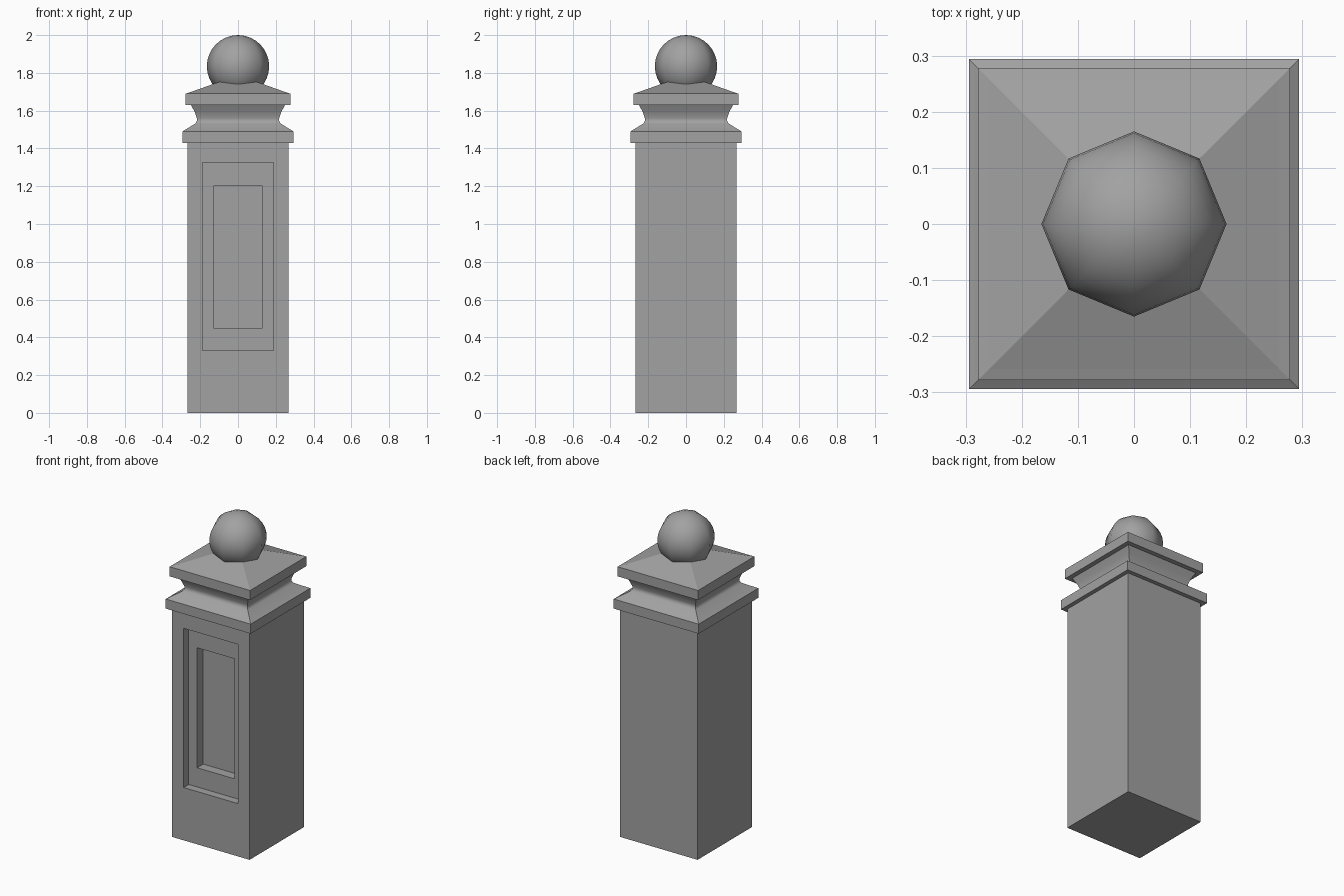
import bpy
import bmesh

if "Cube" in bpy.data.objects:
    bpy.data.objects.remove(bpy.data.objects["Cube"], do_unlink=True)

STONE = (0.36, 0.36, 0.36, 1.0)
stone = bpy.data.materials.new("grey stone")
stone.use_nodes = True
stone.diffuse_color = STONE
stone.node_tree.nodes["Principled BSDF"].inputs["Base Color"].default_value = STONE


def finish(name, bm):
    bmesh.ops.recalc_face_normals(bm, faces=bm.faces)
    mesh = bpy.data.meshes.new(name)
    bm.to_mesh(mesh)
    bm.free()
    mesh.materials.append(stone)
    obj = bpy.data.objects.new(name, mesh)
    bpy.context.scene.collection.objects.link(obj)
    return obj


def square_loft(name, profile, smooth=False):
    """Stack square rings given as (half width, height)."""
    bm = bmesh.new()
    corners = [(-1, -1), (1, -1), (1, 1), (-1, 1)]
    rings = [[bm.verts.new((x * w, y * w, z)) for x, y in corners] for w, z in profile]
    bm.faces.new(rings[0])
    bm.faces.new(rings[-1])
    for low, high in zip(rings, rings[1:]):
        for i in range(4):
            j = (i + 1) % 4
            face = bm.faces.new((low[i], low[j], high[j], high[i]))
            face.smooth = smooth
            # Keep the four mitred corners crisp
            bm.edges.get((low[i], high[i])).smooth = False
    return finish(name, bm)


def recess(bm, face, half_width, bottom, top, depth):
    """Cut a rectangular sunken panel into a front-facing face."""
    mid = face.calc_center_median()
    for y in (mid.y, mid.y + depth):
        bmesh.ops.inset_region(bm, faces=[face], thickness=0.01)
        for v in face.verts:
            v.co = (half_width if v.co.x > 0 else -half_width, y,
                    top if v.co.z > mid.z else bottom)
        mid = face.calc_center_median()


# Shaft with a double sunken panel on the front
HALF, HEIGHT = 0.268, 1.43
bm = bmesh.new()
bmesh.ops.create_cube(bm, size=2)
for v in bm.verts:
    v.co = (v.co.x * HALF, v.co.y * HALF, HEIGHT if v.co.z > 0 else 0)
front = min(bm.faces, key=lambda f: f.calc_center_median().y)
recess(bm, front, 0.188, 0.33, 1.325, 0.05)
recess(bm, front, 0.13, 0.45, 1.2, 0.06)
finish("shaft", bm)

# Mouldings and cap
square_loft("lower_slab", [(0.294, 1.43), (0.294, 1.49)])
square_loft("cove", [(0.294, 1.49), (0.226, 1.532), (0.218, 1.545),
                     (0.218, 1.56), (0.23, 1.595), (0.25, 1.632)], smooth=True)
square_loft("cap_slab", [(0.278, 1.63), (0.278, 1.69)])
square_loft("cap_roof", [(0.278, 1.69), (0.258, 1.696), (0.1, 1.752)])

# Eight-sided ball finial
bm = bmesh.new()
bmesh.ops.create_uvsphere(bm, u_segments=8, v_segments=16, radius=0.165)
bmesh.ops.translate(bm, vec=(0, 0, 1.835), verts=bm.verts)
for f in bm.faces:
    f.smooth = True
finish("ball_finial", bm)
